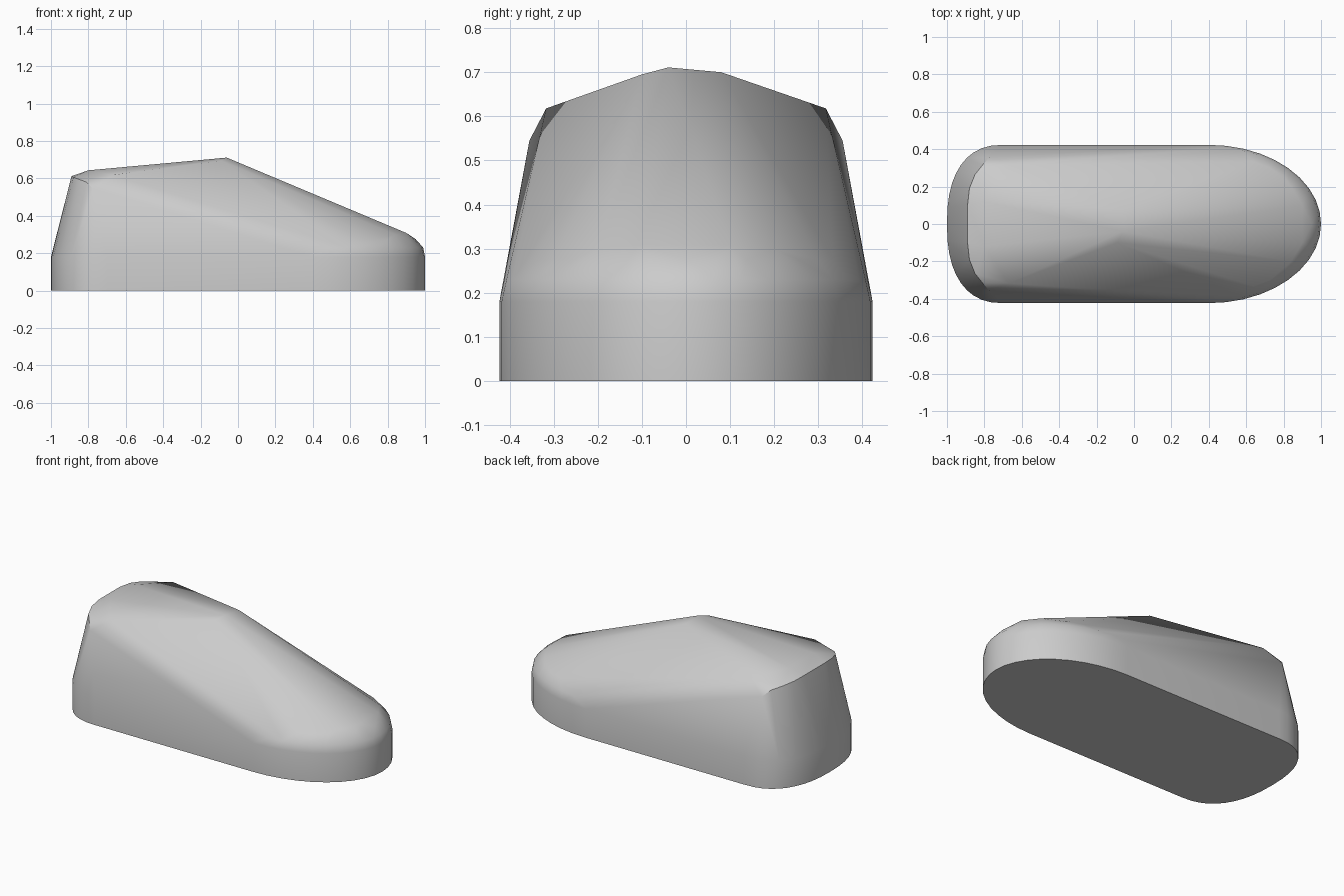
import bpy
import bmesh
from math import sin, cos, pi, radians

cube = bpy.data.objects.get("Cube")
if cube:
    bpy.data.objects.remove(cube, do_unlink=True)

HALF_WIDTH = 0.423


def arc(centre, length, power, steps, height, width=HALF_WIDTH):
    """Half of a rounded end, from the +y side round to the -y side."""
    points = []
    for i in range(steps + 1):
        a = -pi / 2 + pi * i / steps
        c, s = abs(cos(a)), sin(a)
        y = width * abs(s) ** (2 / power) * (1 if s > 0 else -1)
        points.append((centre + length * c ** (2 / power), y, height))
    return points


def mirrored(points):
    """Each point with its twin across the long axis."""
    return [(x, side * y, z) for x, y, z in points for side in (-1, 1)]


# Straight lower band: rounded nose and squarer heel
points = []
for height in (0, 0.18):
    points += arc(0.4, 0.6, 2, 20, height)
    points += arc(-0.7, -0.3, 2.4, 20, height)

# Rounded shoulder of the nose
points += arc(0.4, 0.59, 2, 20, 0.23, 0.412)
points += arc(0.45, 0.50, 2, 16, 0.275, 0.36)
points += mirrored([(0.9, 0.1, 0.308), (0.84, 0.2, 0.3)])

# Raked heel rim and the corners of the roof
points += mirrored([
    (-0.89, 0.1, 0.612), (-0.88, 0.19, 0.606), (-0.85, 0.265, 0.595),
    (-0.81, 0.315, 0.58), (-0.775, 0.355, 0.545),
    (-0.67, 0.317, 0.618), (-0.8, 0.12, 0.643),
])

# Slightly offset crest
points += [(-0.06, -0.04, 0.711), (-0.05, 0.08, 0.7), (-0.09, -0.1, 0.695)]

# Skin the sections into one closed body
bm = bmesh.new()
for p in points:
    bm.verts.new(p)
bmesh.ops.remove_doubles(bm, verts=bm.verts, dist=0.001)
hull = bmesh.ops.convex_hull(bm, input=bm.verts)
loose = {g for g in hull["geom_interior"] + hull["geom_unused"]
         if isinstance(g, bmesh.types.BMVert)}
bmesh.ops.delete(bm, geom=list(loose), context="VERTS")
bmesh.ops.dissolve_limit(bm, angle_limit=radians(0.5), verts=bm.verts, edges=bm.edges)
bmesh.ops.recalc_face_normals(bm, faces=bm.faces)
mesh = bpy.data.meshes.new("body")
bm.to_mesh(mesh)
bm.free()
body = bpy.data.objects.new("body", mesh)
bpy.context.collection.objects.link(body)

# Plain grey finish
grey = bpy.data.materials.new("light_grey")
grey.use_nodes = True
colour = (0.6, 0.6, 0.6, 1)
grey.diffuse_color = colour
grey.node_tree.nodes["Principled BSDF"].inputs["Base Color"].default_value = colour
mesh.materials.append(grey)

bpy.ops.object.select_all(action="DESELECT")
body.select_set(True)
bpy.context.view_layer.objects.active = body
bpy.ops.object.shade_smooth_by_angle(angle=radians(32))
